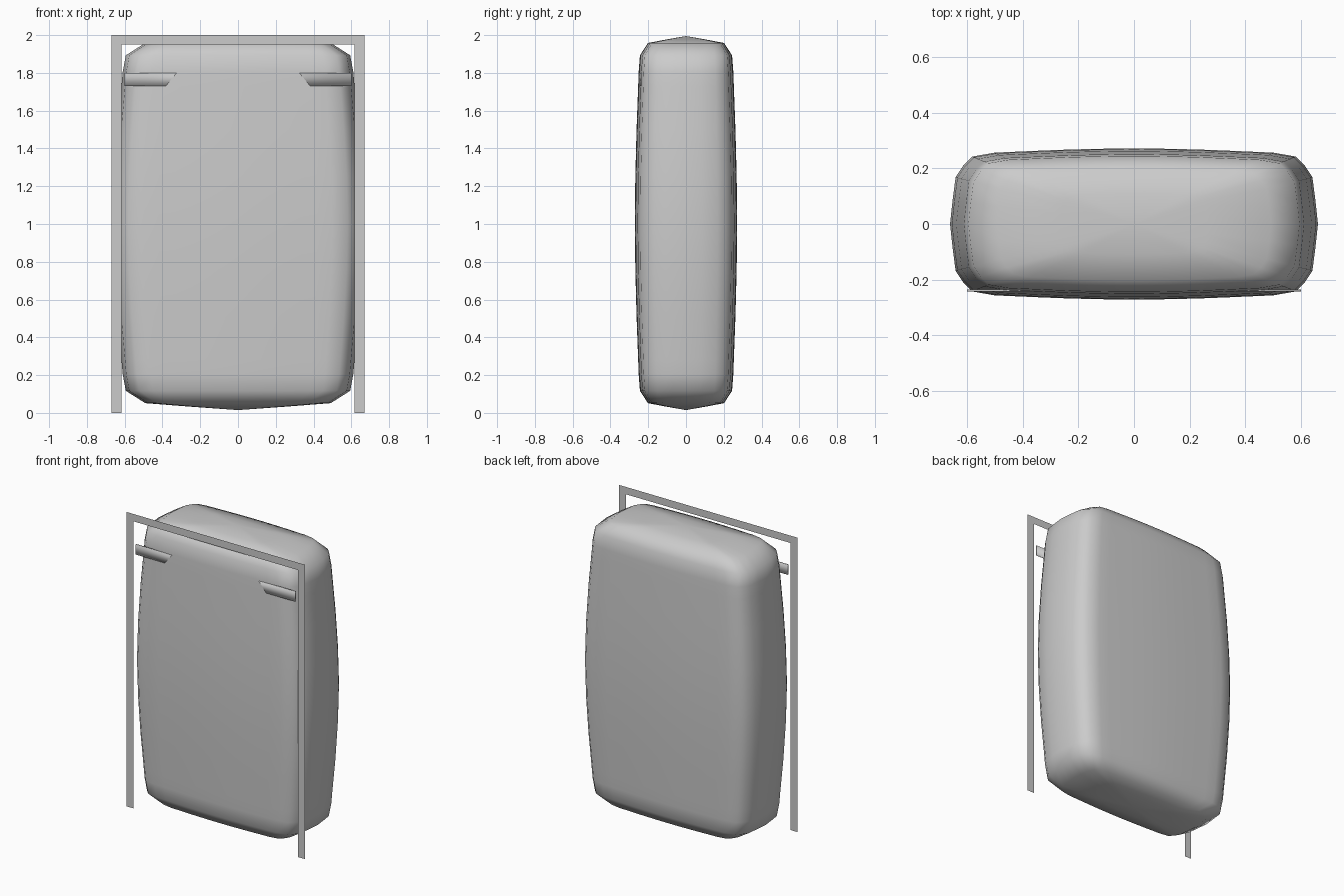
import bpy, bmesh

if "Cube" in bpy.data.objects:
    bpy.data.objects.remove(bpy.data.objects["Cube"])


def make_object(name, bm, smooth):
    bmesh.ops.recalc_face_normals(bm, faces=bm.faces)
    mesh = bpy.data.meshes.new(name)
    bm.to_mesh(mesh)
    bm.free()
    for p in mesh.polygons:
        p.use_smooth = smooth
    obj = bpy.data.objects.new(name, mesh)
    bpy.context.collection.objects.link(obj)
    return obj


# Pillow-like body: a plan outline scaled by a vertical profile, with poles
quarter = [(.66, 0), (.651, .084), (.64, .168), (.612, .21), (.58, .242), (.5, .256),
           (.42, .2595), (.34, .263), (.25, .2665), (.16, .269), (.08, .2705), (0, .271)]
half = quarter + [(-x, y) for x, y in reversed(quarter[:-1])]
outline = half + [(x, -y) for x, y in reversed(half[1:-1])]

upper = [(1, 0), (.99, .25), (.966, .5), (.935, .73), (.925, .808),
         (.9, .897), (.744, .963), (.4, .981)]          # (scale, height)
profile = [(s, -h) for s, h in reversed(upper[1:])] + upper
MID, HALF = 1.005, .99

bm = bmesh.new()
rings = [[bm.verts.new((x * s, y * s, MID + HALF * h)) for x, y in outline]
         for s, h in profile]
n = len(outline)
for a, b in zip(rings, rings[1:]):
    for i in range(n):
        j = (i + 1) % n
        bm.faces.new((a[i], a[j], b[j], b[i]))
for ring, z in ((rings[0], MID - HALF), (rings[-1], MID + HALF)):
    pole = bm.verts.new((0, 0, z))
    for i in range(n):
        bm.faces.new((ring[i], ring[(i + 1) % n], pole))
make_object("body", bm, True)

# Flat door frame: a single sheet in front of the body
bm = bmesh.new()
outer = [(-.67, 0), (-.67, 2), (.67, 2), (.67, 0)]
inner = [(-.618, 0), (-.618, 1.95), (.618, 1.95), (.618, 0)]
vo = [bm.verts.new((x, -.24, z)) for x, z in outer]
vi = [bm.verts.new((x, -.24, z)) for x, z in inner]
for i in range(3):
    bm.faces.new((vo[i], vo[i + 1], vi[i + 1], vi[i]))
make_object("door_frame", bm, False)

# Thin cross bar, its middle sunk into the bulging body
bm = bmesh.new()
bmesh.ops.create_cube(bm, size=1)
bmesh.ops.scale(bm, vec=(1.2, .008, .068), verts=bm.verts)
bmesh.ops.translate(bm, vec=(0, -.239, 1.765), verts=bm.verts)
make_object("cross_bar", bm, True)
